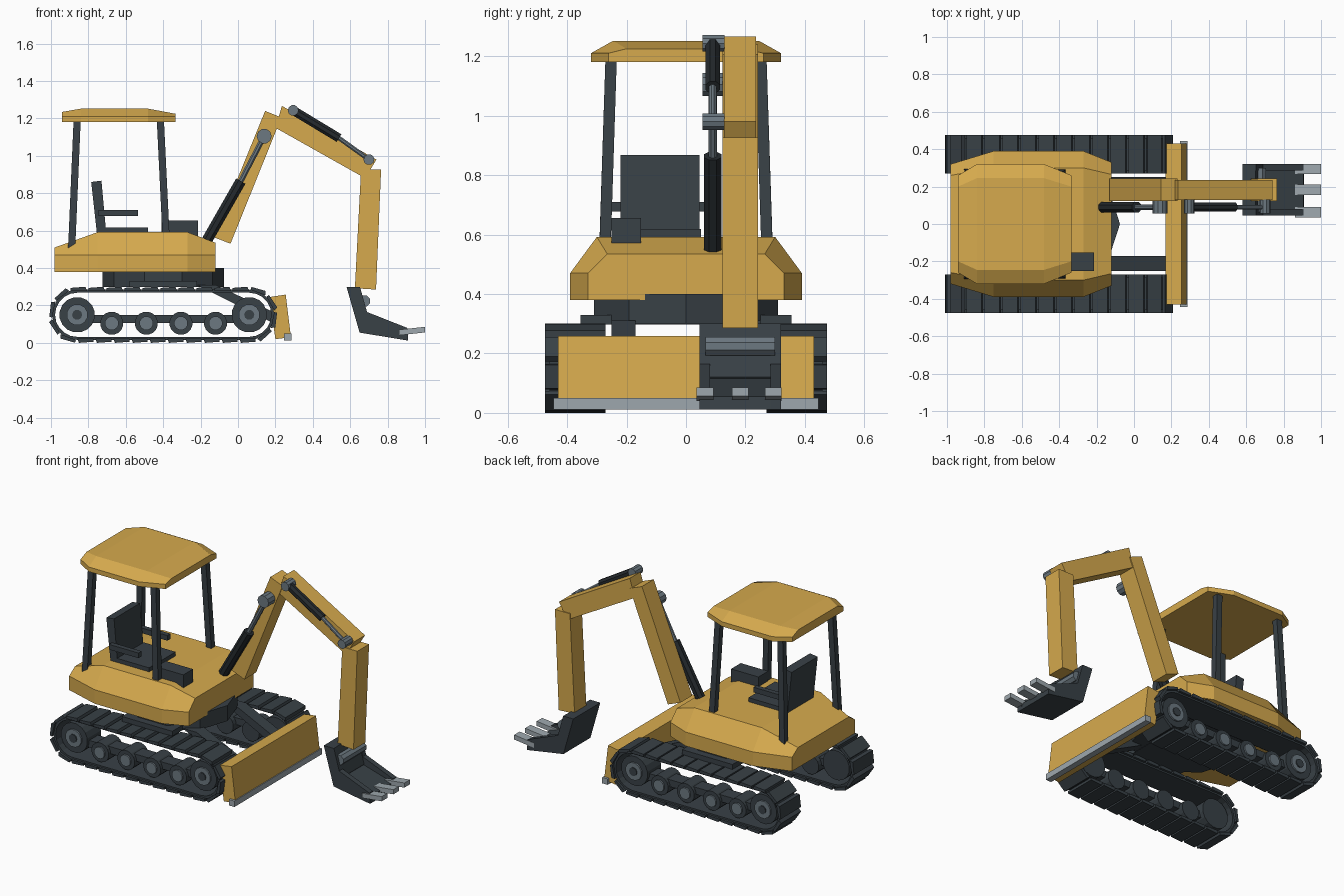
import bpy, bmesh, math
from mathutils import Vector

cube = bpy.data.objects.get("Cube")
if cube:
    bpy.data.objects.remove(cube, do_unlink=True)


def material(name, rgb):
    m = bpy.data.materials.new(name)
    m.use_nodes = True
    m.diffuse_color = (*rgb, 1)
    for n in m.node_tree.nodes:
        if n.type == 'BSDF_PRINCIPLED':
            n.inputs["Base Color"].default_value = (*rgb, 1)
    return m


YELLOW = material("machine_yellow", (0.67, 0.40, 0.075))
DARK = material("dark_steel", (0.040, 0.052, 0.061))
BLACK = material("cylinder_black", (0.018, 0.023, 0.027))
GREY = material("hub_grey", (0.15, 0.19, 0.22))
SILVER = material("bare_steel", (0.34, 0.39, 0.42))


def finish(name, bm, mat):
    bmesh.ops.recalc_face_normals(bm, faces=bm.faces)
    me = bpy.data.meshes.new(name)
    bm.to_mesh(me)
    bm.free()
    me.materials.append(mat)
    ob = bpy.data.objects.new(name, me)
    bpy.context.scene.collection.objects.link(ob)
    return ob


def skin(bm, rings):
    """Join equal-length closed rings and cap both ends."""
    loops = [[bm.verts.new(p) for p in r] for r in rings]
    n = len(loops[0])
    for a, b in zip(loops, loops[1:]):
        for i in range(n):
            j = (i + 1) % n
            bm.faces.new((a[i], a[j], b[j], b[i]))
    bm.faces.new(loops[0])
    bm.faces.new(loops[-1])


def prism(name, profile, y0, y1, mat):
    """Side profile (x, z) extruded across y."""
    bm = bmesh.new()
    skin(bm, [[(x, y, z) for x, z in profile] for y in (y0, y1)])
    return finish(name, bm, mat)


def box(name, x0, x1, y0, y1, z0, z1, mat):
    return prism(name, [(x0, z0), (x1, z0), (x1, z1), (x0, z1)], y0, y1, mat)


def rod(name, a, b, r, sides, mat, square=False):
    """Bar between two points; square bars sit parallel to the ground axes."""
    a, b = Vector(a), Vector(b)
    if square:
        u, v = Vector((1, 0, 0)), Vector((0, 1, 0))
    else:
        d = (b - a).normalized()
        u = d.cross(Vector((0, 1, 0)) if abs(d.y) < 0.9 else Vector((1, 0, 0))).normalized()
        v = d.cross(u)
    bm = bmesh.new()
    angles = [2 * math.pi * (i + 0.5) / sides for i in range(sides)]
    skin(bm, [[c + (u * math.cos(t) + v * math.sin(t)) * r for t in angles] for c in (a, b)])
    return finish(name, bm, mat)


def shell(name, stations, z_low, z_side, mat):
    """Chamfered hull from stations of (x, half width, top half width, top z)."""
    bm = bmesh.new()
    skin(bm, [[(x, -w, z_low), (x, w, z_low), (x, w, z_side),
               (x, t, z), (x, -t, z), (x, -w, z_side)] for x, w, t, z in stations])
    return finish(name, bm, mat)


# Upper body, canopy and turntable
shell("body", [(-0.98, 0.32, 0.26, 0.51), (-0.75, 0.39, 0.30, 0.592),
               (-0.27, 0.39, 0.30, 0.592), (-0.12, 0.33, 0.265, 0.535)], 0.38, 0.47, YELLOW)
shell("canopy_roof", [(-0.94, 0.26, 0.20, 1.235), (-0.84, 0.32, 0.245, 1.252),
                      (-0.48, 0.32, 0.245, 1.252), (-0.335, 0.26, 0.20, 1.225)], 1.18, 1.21, YELLOW)
bm = bmesh.new()
ring = [(2 * math.pi * i / 10) for i in range(10)]
skin(bm, [[(-0.4 + 0.325 * math.cos(t), 0.325 * math.sin(t), z) for t in ring] for z in (0.30, 0.40)])
finish("turntable", bm, DARK)
box("carrier_beam", -0.58, -0.22, -0.355, 0.355, 0.298, 0.33, DARK)

# Canopy posts
for side, s in (("left", 1), ("right", -1)):
    rod("rear_post_" + side, (-0.89, s * 0.275, 0.49), (-0.86, s * 0.252, 1.19), 0.027, 4, DARK, True)
    rod("front_post_" + side, (-0.385, s * 0.272, 0.57), (-0.415, s * 0.252, 1.19), 0.027, 4, DARK, True)

# Operator seat and console
prism("seat_back", [(-0.785, 0.86), (-0.73, 0.867), (-0.705, 0.59), (-0.755, 0.59)], -0.22, 0.045, DARK)
box("seat_cushion", -0.75, -0.48, -0.22, 0.05, 0.585, 0.618, DARK)
for y in (-0.25, 0.045):
    box("armrest", -0.745, -0.535, y, y + 0.032, 0.677, 0.71, DARK)
box("console", -0.41, -0.215, -0.25, -0.152, 0.57, 0.655, DARK)

# Boom and stick
prism("lower_boom", [(-0.13, 0.565), (-0.04, 0.53), (0.232, 1.205), (0.145, 1.24)], 0.122, 0.242, YELLOW)
prism("upper_boom", [(0.20, 1.15), (0.68, 0.88), (0.74, 0.98), (0.235, 1.267)], 0.128, 0.236, YELLOW)
prism("stick", [(0.658, 0.927), (0.765, 0.927), (0.738, 0.285), (0.625, 0.292)], 0.122, 0.242, YELLOW)

# Hydraulic cylinders with end pins
Y = 0.09


def hydraulic(name, start, mid, end, r):
    a, m, e = [(x, Y, z) for x, z in (start, mid, end)]
    rod(name + "_barrel", a, m, r, 8, BLACK)
    rod(name + "_rod", m, e, r * 0.5, 8, GREY)


hydraulic("boom_cylinder", (-0.165, 0.55), (0.015, 0.865), (0.14, 1.105), 0.031)
hydraulic("stick_cylinder", (0.30, 1.24), (0.54, 1.095), (0.70, 0.98), 0.026)
for x, z, r in ((0.14, 1.105, 0.04), (0.295, 1.243, 0.029), (0.70, 0.98, 0.029)):
    rod("cylinder_pin", (x, 0.055, z), (x, 0.13, z), r, 10, GREY)

# Bucket: side plates, back, floor, teeth
side_profile = [(0.58, 0.30), (0.652, 0.30), (0.69, 0.165), (0.905, 0.08), (0.91, 0.012), (0.65, 0.055)]
for y in (0.045, 0.285):
    prism("bucket_side", side_profile, y, y + 0.035, DARK)
prism("bucket_back", [(0.58, 0.30), (0.65, 0.30), (0.70, 0.12), (0.65, 0.055)], 0.05, 0.315, DARK)
prism("bucket_floor", [(0.65, 0.055), (0.68, 0.12), (0.905, 0.055), (0.91, 0.012)], 0.05, 0.315, DARK)
rod("bucket_pin", (0.675, 0.065, 0.224), (0.675, 0.30, 0.224), 0.033, 8, GREY)
for y in (0.036, 0.154, 0.266):
    prism("bucket_tooth", [(0.86, 0.04), (1.0, 0.056), (1.0, 0.086), (0.86, 0.07)], y, y + 0.056, SILVER)

# Dozer blade
prism("blade", [(0.168, 0.245), (0.255, 0.258), (0.283, 0.03), (0.20, 0.02)], -0.43, 0.43, YELLOW)
box("blade_edge", 0.247, 0.286, -0.445, 0.445, 0.012, 0.05, SILVER)
for s in (-1, 1):
    prism("blade_arm", [(-0.22, 0.31), (-0.12, 0.31), (0.20, 0.16), (0.20, 0.10), (0.02, 0.19)],
          s * 0.17, s * 0.25, DARK)

# Tracks: oval band, tread pads, wheels and rollers
REAR, FRONT, AXLE = -0.86, 0.06, 0.15
SPAN, PADS = FRONT - REAR, 28


def oval(dist, r):
    """Point and tangent angle at a distance along an oval of radius r."""
    dist %= 2 * (SPAN + math.pi * r)
    if dist < SPAN:
        return REAR + dist, AXLE - r, 0
    dist -= SPAN
    if dist < math.pi * r:
        t = dist / r
        return FRONT + r * math.sin(t), AXLE - r * math.cos(t), t
    dist -= math.pi * r
    if dist < SPAN:
        return FRONT - dist, AXLE + r, math.pi
    t = (dist - SPAN) / r
    return REAR - r * math.sin(t), AXLE + r * math.cos(t), math.pi + t


def band(bm, y0, y1, r_in, r_out):
    rows = []
    for cx, start in ((FRONT, -90), (REAR, 90)):
        for k in range(11):
            t = math.radians(start + 18 * k)
            c, s = math.cos(t), math.sin(t)
            rows.append([bm.verts.new((cx + r * c, y, AXLE + r * s))
                         for r, y in ((r_in, y0), (r_out, y0), (r_out, y1), (r_in, y1))])
    for a, b in zip(rows, rows[1:] + rows[:1]):
        for i in range(4):
            bm.faces.new((a[i], a[i - 1], b[i - 1], b[i]))


def wheel(name, x, z, r, s):
    rod(name, (x, s * 0.30, z), (x, s * 0.44, z), r, 16, DARK)
    rod(name + "_hub", (x, s * 0.43, z), (x, s * 0.45, z), r * 0.6, 12, GREY)


for side, s in (("left", 1), ("right", -1)):
    bm = bmesh.new()
    band(bm, s * 0.285, s * 0.46, 0.118, 0.134)
    r = 0.136
    step = 2 * (SPAN + math.pi * r) / PADS
    for i in range(PADS):
        x, z, t = oval((i + 0.5) * step, r)
        along = Vector((math.cos(t), 0, math.sin(t)))
        out = Vector((math.sin(t), 0, -math.cos(t)))
        c = Vector((x, 0, z))
        ends = [c + along * (a * step) + out * h
                for a, h in ((-0.48, -0.008), (0.42, -0.008), (0.42, 0.008), (-0.40, 0.014))]
        skin(bm, [[p + Vector((0, s * y, 0)) for p in ends] for y in (0.27, 0.475)])
    finish("track_" + side, bm, DARK)
    box("track_frame_" + side, REAR, FRONT, s * 0.33, s * 0.42, 0.105, 0.15, DARK)
    for x in (REAR, FRONT):
        wheel("end_wheel_" + side, x, AXLE, 0.095, s)
        rod("wheel_cap_" + side, (x, s * 0.44, AXLE), (x, s * 0.456, AXLE), 0.027, 10, DARK)
    for i in range(4):
        wheel("roller_" + side, -0.675 + 0.185 * i, 0.105, 0.062, s)
